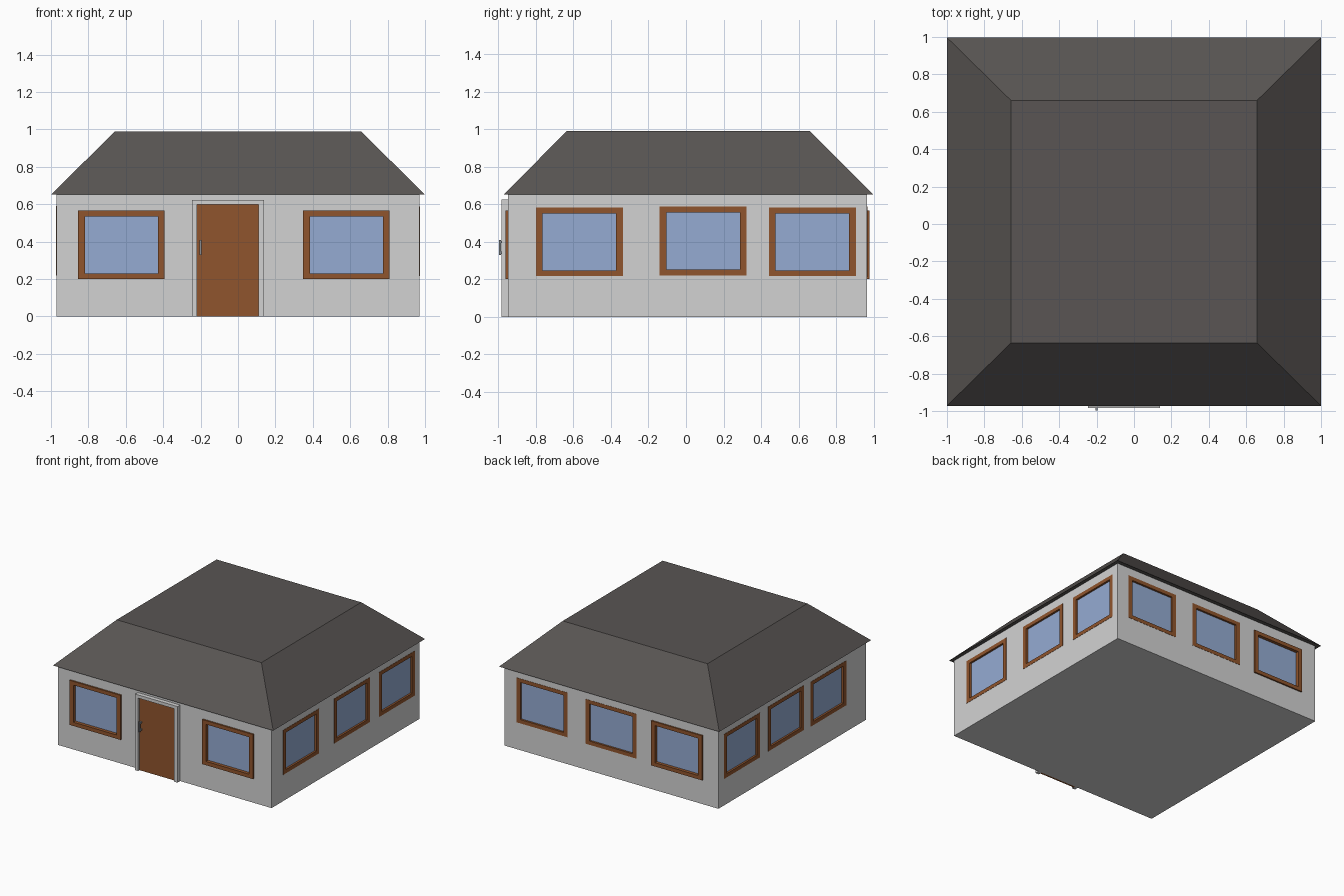
import bpy, bmesh

if "Cube" in bpy.data.objects:
    bpy.data.objects.remove(bpy.data.objects["Cube"])


def material(name, rgb):
    m = bpy.data.materials.new(name)
    m.diffuse_color = (*rgb, 1)
    m.use_nodes = True
    m.node_tree.nodes["Principled BSDF"].inputs["Base Color"].default_value = m.diffuse_color
    return m


PLASTER = material("light_grey_plaster", (0.65, 0.65, 0.65))
ROOF = material("dark_roof", (0.10, 0.091, 0.087))
WOOD = material("brown_wood", (0.28, 0.09, 0.026))
GLASS = material("blue_glass", (0.30, 0.41, 0.65))
METAL = material("grey_metal", (0.25, 0.27, 0.29))

# wall limits
WX, Y0, Y1, EAVE = 0.97, -0.95, 0.965, 0.655

# wall coordinates: u along the wall, d outwards from it, z up
SIDES = {
    "front": lambda u, d, z: (u, Y0 - d, z),
    "back": lambda u, d, z: (u, Y1 + d, z),
    "right": lambda u, d, z: (WX + d, u, z),
    "left": lambda u, d, z: (-WX - d, u, z),
}


def add_box(bm, a, b):
    v = [bm.verts.new((x, y, z)) for x in (a[0], b[0]) for y in (a[1], b[1]) for z in (a[2], b[2])]
    for f in ((0, 1, 3, 2), (4, 6, 7, 5), (0, 4, 5, 1), (2, 3, 7, 6), (0, 2, 6, 4), (1, 5, 7, 3)):
        bm.faces.new([v[i] for i in f])


def finish(bm, name, mat):
    bmesh.ops.recalc_face_normals(bm, faces=bm.faces)
    me = bpy.data.meshes.new(name)
    bm.to_mesh(me)
    bm.free()
    ob = bpy.data.objects.new(name, me)
    bpy.context.collection.objects.link(ob)
    if mat:
        me.materials.append(mat)
    return ob


def boxes(name, mat, *pairs):
    bm = bmesh.new()
    for a, b in pairs:
        add_box(bm, a, b)
    return finish(bm, name, mat)


def prism_from_outline(bm, P, outline, d0, d1):
    lo = [bm.verts.new(P(u, d0, z)) for u, z in outline]
    hi = [bm.verts.new(P(u, d1, z)) for u, z in outline]
    n = len(outline)
    bm.faces.new(lo)
    bm.faces.new(hi)
    for i in range(n):
        j = (i + 1) % n
        bm.faces.new((lo[i], lo[j], hi[j], hi[i]))


def window(name, side, u0, z0, raised, cut_bm):
    P = SIDES[side]
    u1, z1, bu, bz = u0 + 0.463, z0 + 0.366, 0.036, 0.031
    # hollow frame ring
    bm = bmesh.new()
    rings = []
    for d in (-0.025, raised):
        for iu, iz in ((0, 0), (bu, bz)):
            rings.append([bm.verts.new(P(u, d, z)) for u, z in (
                (u0 + iu, z0 + iz), (u1 - iu, z0 + iz), (u1 - iu, z1 - iz), (u0 + iu, z1 - iz))])
    for a, b in ((0, 1), (1, 3), (3, 2), (2, 0)):
        for i in range(4):
            j = (i + 1) % 4
            bm.faces.new((rings[a][i], rings[a][j], rings[b][j], rings[b][i]))
    finish(bm, name + "_frame", WOOD)
    # recessed pane
    boxes(name + "_pane", GLASS, (P(u0 + bu - 0.004, -0.022, z0 + bz - 0.004),
                                  P(u1 - bu + 0.004, -0.014, z1 - bz + 0.004)))
    # opening in the wall
    add_box(cut_bm, P(u0 + 0.003, -0.03, z0 + 0.003), P(u1 - 0.003, 0.05, z1 - 0.003))


# windows: side, start along wall, sill height, how far the frame stands out
cut_bm = bmesh.new()
for i, (side, u, z, raised) in enumerate((
        ("front", -0.855, 0.20, 0.013), ("front", 0.348, 0.20, 0.013),
        ("right", -0.80, 0.216, 0.002), ("right", -0.14, 0.221, 0.002), ("right", 0.442, 0.216, 0.002),
        ("left", -0.69, 0.218, 0.002), ("left", -0.142, 0.225, 0.002), ("left", 0.43, 0.218, 0.002),
        ("back", 0.40, 0.221, 0.002), ("back", -0.227, 0.213, 0.002), ("back", -0.83, 0.20, 0.012))):
    window(f"{side}_window_{i + 1}", side, u, z, raised, cut_bm)

# walls with window openings
walls = boxes("walls", PLASTER, ((-WX, Y0, 0), (WX, Y1, EAVE + 0.005)))
cutter = finish(cut_bm, "window_cutter", PLASTER)
cutter.hide_render = True
mod = walls.modifiers.new("openings", "BOOLEAN")
mod.operation, mod.solver, mod.object = "DIFFERENCE", "EXACT", cutter
bpy.context.view_layer.objects.active = walls
bpy.ops.object.modifier_apply(modifier=mod.name)
bpy.data.objects.remove(cutter)

# hipped roof with a flat top
bm = bmesh.new()
base = [bm.verts.new((x, y, EAVE - 0.003)) for x, y in ((-1, -0.972), (1, -0.972), (1, 0.997), (-1, 0.997))]
top = [bm.verts.new((x, y, 0.99)) for x, y in ((-0.657, -0.635), (0.657, -0.635), (0.657, 0.66), (-0.657, 0.66))]
bm.faces.new(base)
bm.faces.new(top)
for i in range(4):
    j = (i + 1) % 4
    bm.faces.new((base[i], base[j], top[j], top[i]))
finish(bm, "roof", ROOF)

# door surround as one arch outline, then door and pull handle
bm = bmesh.new()
prism_from_outline(bm, SIDES["front"], (
    (-0.245, 0), (-0.218, 0), (-0.218, 0.598), (0.109, 0.598),
    (0.109, 0), (0.14, 0), (0.14, 0.624), (-0.245, 0.624)), -0.01, 0.034)
finish(bm, "door_surround", PLASTER)
boxes("door", WOOD, ((-0.218, -0.966, 0), (0.109, Y0 + 0.01, 0.598)))
boxes("door_handle", METAL,
      ((-0.207, -0.997, 0.33), (-0.194, -0.985, 0.41)),
      ((-0.207, -0.985, 0.335), (-0.194, -0.96, 0.347)),
      ((-0.207, -0.985, 0.393), (-0.194, -0.96, 0.405)))
